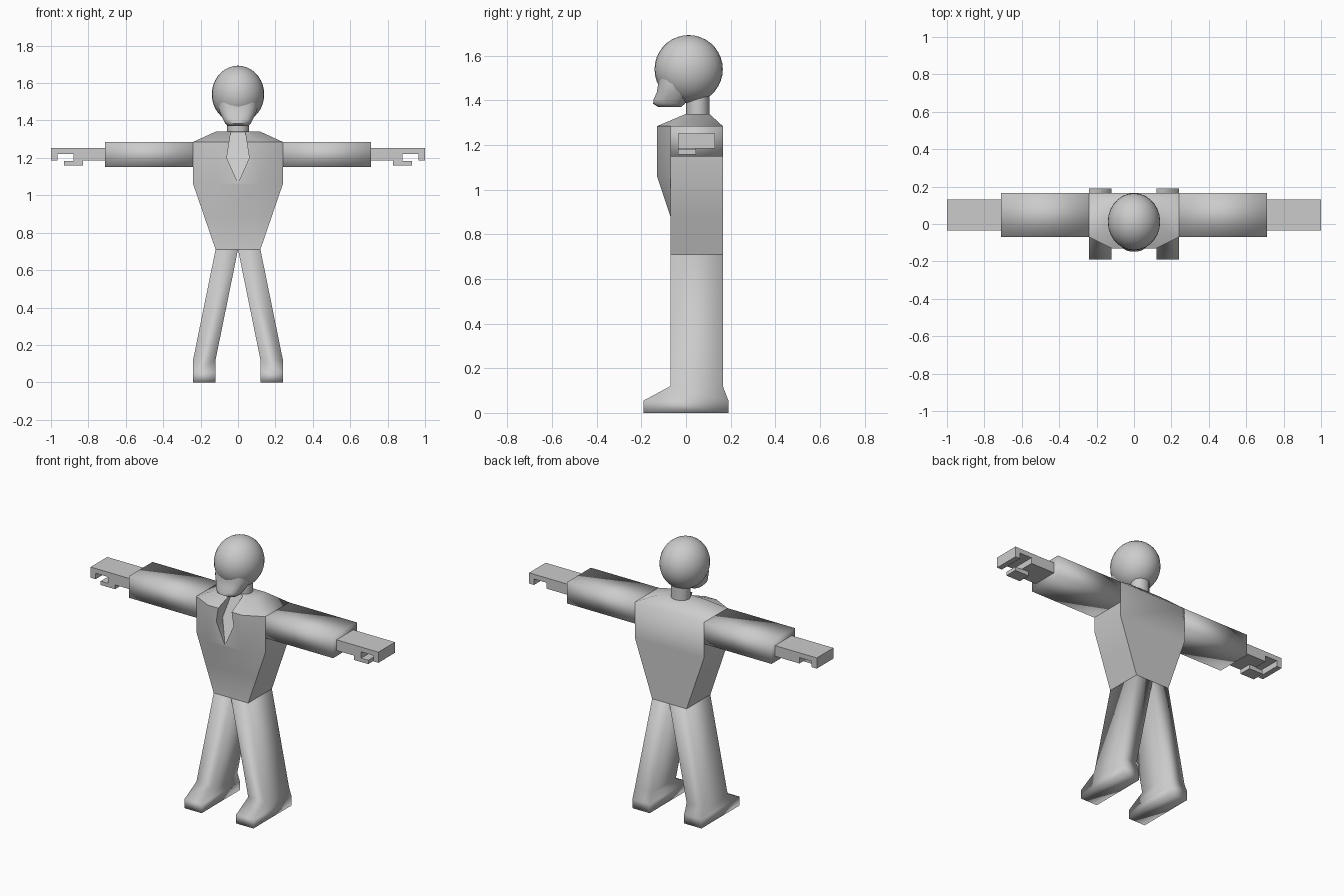
import bpy, bmesh, math

if "Cube" in bpy.data.objects:
    bpy.data.objects.remove(bpy.data.objects["Cube"])


def make(name, bm, angle=None):
    bmesh.ops.recalc_face_normals(bm, faces=bm.faces[:])
    me = bpy.data.meshes.new(name)
    bm.to_mesh(me)
    bm.free()
    ob = bpy.data.objects.new(name, me)
    bpy.context.collection.objects.link(ob)
    if angle is None:
        me.shade_smooth()
    else:
        smooth(ob, angle)
    return ob


def smooth(ob, angle):
    bpy.ops.object.select_all(action='DESELECT')
    ob.select_set(True)
    bpy.context.view_layer.objects.active = ob
    bpy.ops.object.shade_smooth_by_angle(angle=math.radians(angle))


def loft(rings, bm=None):
    bm = bm or bmesh.new()
    vr = [[bm.verts.new(p) for p in r] for r in rings]
    n = len(vr[0])
    for a, b in zip(vr, vr[1:]):
        for i in range(n):
            j = (i + 1) % n
            bm.faces.new((a[i], a[j], b[j], b[i]))
    bm.faces.new(vr[0])
    bm.faces.new(vr[-1])
    return bm


def rect(x0, x1, y0, y1, z):
    return [(x0, y0, z), (x1, y0, z), (x1, y1, z), (x0, y1, z)]


def extrude_profile(pts, y0, y1, s=1):
    return loft([[(s * x, y, z) for x, z in pts] for y in (y0, y1)])


# Jacket torso: half width, chest half width, chest y, side y, back y, height
def torso_ring(w, f, yf, ys, yb, z):
    return [(-w, yb, z), (-w, ys, z), (-f, yf, z), (f, yf, z), (w, ys, z), (w, yb, z)]


torso = make("torso", loft([torso_ring(*r) for r in [
    (0.12, 0.06, -0.07, -0.07, 0.165, 0.71),
    (0.178, 0.09, -0.07, -0.07, 0.165, 0.88),
    (0.24, 0.12, -0.13, -0.07, 0.165, 1.06),
    (0.24, 0.12, -0.13, -0.07, 0.165, 1.285),
    (0.12, 0.06, 0.0, 0.0, 0.105, 1.34)]]), 80)

# Recessed collar opening, sloping in towards the neck
front = [(0, 1.065), (0.06, 1.2), (0.035, 1.36), (-0.035, 1.36), (-0.06, 1.2)]
cutter = make("collar_cutter", loft([
    [(x, -0.2, z) for x, z in front],
    [(x, -0.129 + (z - 1.065) * 0.46, z) for x, z in front]]))
cutter.hide_render = True
mod = torso.modifiers.new("collar", 'BOOLEAN')
mod.operation = 'DIFFERENCE'
mod.object = cutter
bpy.context.view_layer.objects.active = torso
bpy.ops.object.modifier_apply(modifier=mod.name)
bpy.data.objects.remove(cutter)
smooth(torso, 60)

for side, s in (("left", 1), ("right", -1)):
    # Leg with shoe
    make(side + "_leg", loft([rect(s * a, s * b, c, d, z) for a, b, c, d, z in [
        (0.0, 0.12, -0.07, 0.165, 0.71),
        (0.12, 0.24, -0.07, 0.165, 0.12),
        (0.12, 0.24, -0.19, 0.19, 0.055),
        (0.12, 0.24, -0.19, 0.19, 0.0)]]))
    # Sleeve
    make(side + "_sleeve", loft([
        [(s * x, y, z) for y, z in ((-0.07, 1.15), (0.165, 1.15), (0.165, 1.285), (-0.07, 1.285))]
        for x in (0.23, 0.71)]))
    # Palm with curled fingers
    make(side + "_hand", extrude_profile([
        (0.70, 1.185), (0.70, 1.252), (1.0, 1.252), (1.0, 1.185),
        (0.965, 1.185), (0.965, 1.222), (0.88, 1.222), (0.88, 1.185)], -0.035, 0.13, s), 40)
    # Thumb
    make(side + "_thumb", extrude_profile([
        (0.83, 1.19), (0.83, 1.158), (0.93, 1.158), (0.93, 1.182),
        (0.88, 1.182), (0.88, 1.19)], -0.035, 0.045, s), 40)

# Neck
make("neck", loft([
    [(0.058 * math.cos(t), 0.053 + 0.052 * math.sin(t), z)
     for t in [i * math.tau / 12 for i in range(12)]] for z in (1.2, 1.45)]), 50)

# Skull
bm = bmesh.new()
bmesh.ops.create_uvsphere(bm, u_segments=28, v_segments=18, radius=1)
for v in bm.verts:
    v.co = (v.co.x * 0.14, v.co.y * 0.153 + 0.012, v.co.z * 0.153 + 1.54)
make("skull", bm)


# Jaw: half width, front y, back y, height
def jaw_ring(w, yf, yb, z):
    ring = []
    for i in range(20):
        t = (i + 0.5) * math.tau / 20
        c, q = math.cos(t), math.sin(t)
        ring.append((w * math.copysign(abs(c) ** 0.75, c),
                     (yf + yb) / 2 + (yb - yf) / 2 * math.copysign(abs(q) ** 0.75, q), z))
    return ring


make("jaw", loft([jaw_ring(*r) for r in [
    (0.105, -0.122, 0.06, 1.53),
    (0.107, -0.126, 0.05, 1.47),
    (0.095, -0.132, 0.03, 1.435),
    (0.08, -0.146, 0.01, 1.405),
    (0.07, -0.148, -0.005, 1.385),
    (0.055, -0.125, -0.02, 1.371)]]), 60)
